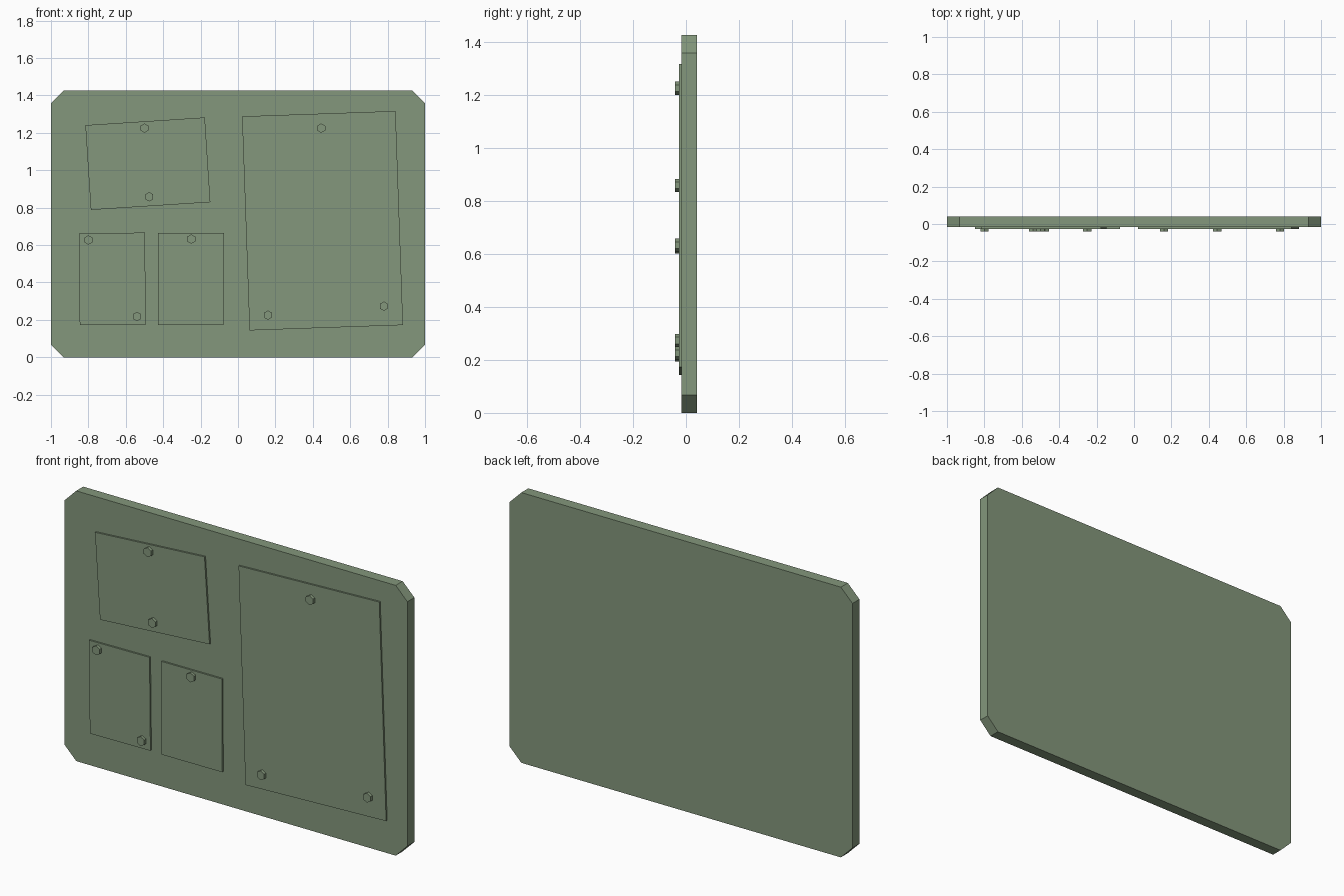
import bpy, bmesh, math
from mathutils import Matrix, Vector

if "Cube" in bpy.data.objects:
    bpy.data.objects.remove(bpy.data.objects["Cube"])

mat = bpy.data.materials.new("muted_green")
mat.diffuse_color = (0.23, 0.31, 0.20, 1)
mat.use_nodes = True
mat.node_tree.nodes["Principled BSDF"].inputs["Base Color"].default_value = mat.diffuse_color


def plate(name, outline, front, back):
    """Extrude an (x, z) outline from y=front to y=back."""
    bm = bmesh.new()
    face = bm.faces.new([bm.verts.new((x, front, z)) for x, z in outline])
    ext = bmesh.ops.extrude_face_region(bm, geom=[face], use_keep_orig=True)
    verts = [v for v in ext["geom"] if isinstance(v, bmesh.types.BMVert)]
    bmesh.ops.translate(bm, verts=verts, vec=(0, back - front, 0))
    bmesh.ops.recalc_face_normals(bm, faces=bm.faces)
    mesh = bpy.data.meshes.new(name)
    bm.to_mesh(mesh)
    bm.free()
    mesh.materials.append(mat)
    obj = bpy.data.objects.new(name, mesh)
    bpy.context.collection.objects.link(obj)
    return obj


BOARD_F, BOARD_B = -0.017, 0.041
PAPER_F, PIN_F = -0.026, -0.041

# Board with clipped corners
H, C = 1.425, 0.068
plate("board", [(-1 + C, 0), (1 - C, 0), (1, C), (1, H - C),
                (1 - C, H), (-1 + C, H), (-1, H - C), (-1, C)], BOARD_F, BOARD_B)

# Paper sheets: centre x, centre z, width, height, tilt in degrees
sheets = [(-0.482, 1.035, 0.64, 0.454, 3.7),
          (-0.672, 0.419, 0.353, 0.491, 0.6),
          (-0.251, 0.419, 0.353, 0.491, 0.2),
          (0.452, 0.730, 0.821, 1.145, 2.0)]
for i, (cx, cz, w, h, tilt) in enumerate(sheets):
    rot = Matrix.Rotation(math.radians(tilt), 2)
    corners = [Vector((cx, cz)) + rot @ Vector((sx * w / 2, sz * h / 2))
               for sx, sz in ((-1, -1), (1, -1), (1, 1), (-1, 1))]
    plate(f"paper_sheet_{i + 1}", corners, PAPER_F, BOARD_F)

# Hexagonal pins
pins = [(-0.50, 1.225), (0.445, 1.225), (-0.475, 0.858), (-0.80, 0.627),
        (-0.25, 0.632), (-0.54, 0.218), (0.16, 0.225), (0.78, 0.273)]
for i, (px, pz) in enumerate(pins):
    hexagon = [(px + 0.025 * math.sin(k * math.pi / 3),
                pz + 0.025 * math.cos(k * math.pi / 3)) for k in range(6)]
    plate(f"pin_{i + 1}", hexagon, PIN_F, PAPER_F)
